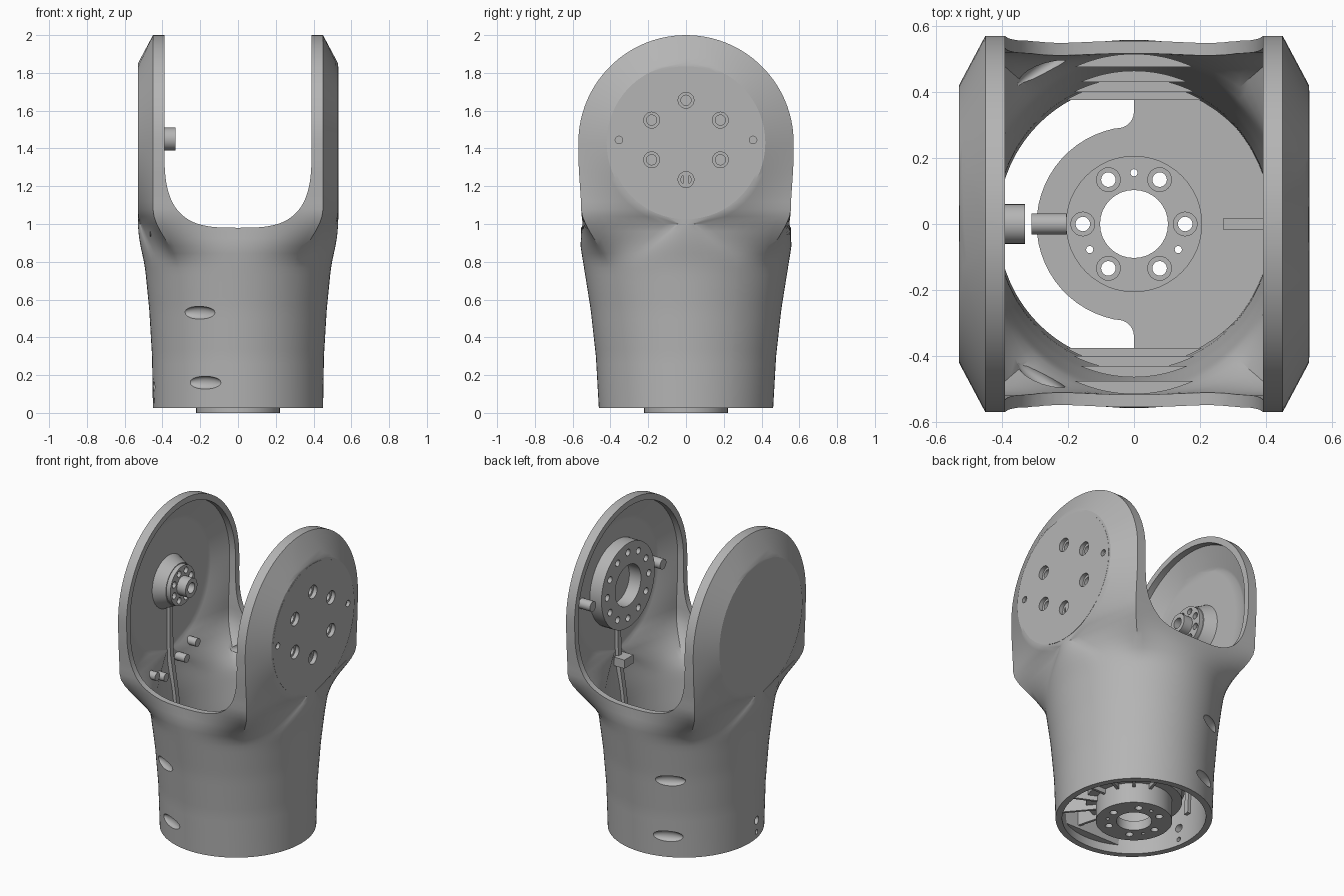
import bpy, bmesh, math
from mathutils import Vector, Matrix

if "Cube" in bpy.data.objects:
    bpy.data.objects.remove(bpy.data.objects["Cube"])

grey = bpy.data.materials.new("plain grey")
grey.use_nodes = True
grey.diffuse_color = (0.46, 0.46, 0.46, 1)
grey.node_tree.nodes["Principled BSDF"].inputs["Base Color"].default_value = (0.46, 0.46, 0.46, 1)

AXIS_Z = 1.43   # height of the pivot axis


def finish(name, bm):
    bmesh.ops.recalc_face_normals(bm, faces=bm.faces)
    me = bpy.data.meshes.new(name)
    bm.to_mesh(me)
    bm.free()
    ob = bpy.data.objects.new(name, me)
    bpy.context.collection.objects.link(ob)
    me.materials.append(grey)
    return ob


def rod(name, a, b, r1, r2=None, n=32):
    a, b = Vector(a), Vector(b)
    d = b - a
    m = Matrix.Translation((a + b) / 2) @ d.to_track_quat('Z', 'Y').to_matrix().to_4x4()
    bm = bmesh.new()
    bmesh.ops.create_cone(bm, cap_ends=True, segments=n, radius1=r1,
                          radius2=r1 if r2 is None else r2, depth=d.length, matrix=m)
    return finish(name, bm)


def box(name, lo, hi):
    lo, hi = Vector(lo), Vector(hi)
    bm = bmesh.new()
    bmesh.ops.create_cube(bm, size=1, matrix=Matrix.Translation((lo + hi) / 2)
                          @ Matrix.Diagonal((*(hi - lo), 1)))
    return finish(name, bm)


def prism(name, points, direction):
    bm = bmesh.new()
    face = bm.faces.new([bm.verts.new(p) for p in points])
    out = bmesh.ops.extrude_face_region(bm, geom=[face])
    verts = [v for v in out["geom"] if isinstance(v, bmesh.types.BMVert)]
    bmesh.ops.translate(bm, verts=verts, vec=direction)
    return finish(name, bm)


def cut(ob, *cutters):
    for c in cutters:
        mod = ob.modifiers.new("cut", 'BOOLEAN')
        mod.operation, mod.solver, mod.object = 'DIFFERENCE', 'EXACT', c
        bpy.context.view_layer.objects.active = ob
        bpy.ops.object.modifier_apply(modifier=mod.name)
        bpy.data.objects.remove(c)


def circle_points(r, count, start=0):
    angles = [math.radians(start) + math.tau * i / count for i in range(count)]
    return [(r * math.cos(a), r * math.sin(a)) for a in angles]


# Body widths at each height
HALF_X = [(0, .45), (.3, .455), (.55, .47), (.75, .49), (.88, .51), (1, .528), (1.1, .53)]
HALF_Y = [(0, .46), (.3, .477), (.55, .505), (.75, .537), (.88, .558),
          (1, .554), (1.12, .556), (1.3, .568), (1.43, .57)]


def lookup(table, z):
    for (z0, v0), (z1, v1) in zip(table, table[1:]):
        if z <= z1:
            return v0 + (v1 - v0) * max(0, (z - z0) / (z1 - z0))
    return table[-1][1]


def section(z, d):
    """One quarter of the outline, from +x to +y, blending an ellipse to a chamfered block."""
    X, Y = lookup(HALF_X, z) - d, lookup(HALF_Y, z) - d
    xb, xo, rb, ro = .45 - d / 2, .53 - d, .57 - d, .42 - d / 2
    dz = z - AXIS_Z
    s = min(1, max(0, (z - .78) / .3))
    s = s * s * (3 - 2 * s)
    flat = math.sqrt(max(0, ro * ro - dz * dz))
    w = math.sqrt(max(0, rb * rb - dz * dz)) if dz > 0 else Y
    xm = xo if dz < ro else xb + (xo - xb) * (rb - dz) / (rb - ro)
    block = [(xm, flat * i / 6) for i in range(6)]
    for i in range(8):
        t = i / 8
        x = xm + (xb - xm) * t
        r = rb + (ro - rb) * (x - xb) / (xo - xb)
        y = math.sqrt(max(0, r * r - dz * dz)) if dz > 0 else flat + (w - flat) * t
        block.append((x, y))
    block += [(xb * (1 - i / 12), w) for i in range(13)]
    angles = [5 * i for i in range(6)] + [30 + 2.5 * i for i in range(8)] + [50 + 40 * i / 12 for i in range(13)]
    return [(X * math.cos(math.radians(a)) * (1 - s) + p * s,
             Y * math.sin(math.radians(a)) * (1 - s) + q * s) for a, (p, q) in zip(angles, block)]


def loft(name, z0, d):
    zs = [z0 + (AXIS_Z - z0) * i / 36 for i in range(36)]
    zs += [AXIS_Z + (.57 - d) * math.sin(math.radians(a)) for a in range(0, 88, 4)]
    zs.append(AXIS_Z + (.57 - d) * .9998)
    bm = bmesh.new()
    rings = []
    for z in zs:
        q = section(z, d)
        half = q + [(-x, y) for x, y in q[-2::-1]]
        full = half + [(x, -y) for x, y in half[-2:0:-1]]
        rings.append([bm.verts.new((x, y, z)) for x, y in full])
    n = len(rings[0])
    for a, b in zip(rings, rings[1:]):
        for i in range(n):
            bm.faces.new((a[i], a[(i + 1) % n], b[(i + 1) % n], b[i]))
    bm.faces.new(rings[0])
    bm.faces.new(rings[-1])
    bmesh.ops.remove_doubles(bm, verts=bm.verts, dist=1e-4)
    return finish(name, bm)


# Hollow forked shell
shell = loft("forked_shell", .025, 0)
cut(shell, loft("cavity", -.05, .038))
curve = [math.copysign(abs(math.cos(a)) ** .62, math.cos(a)) * .39 for a in
         [math.pi * i / 40 for i in range(41)]]
slot = [(x, -1, 1.42 - .44 * max(0, 1 - (abs(x) / .39) ** 3.2) ** (1 / 3.2)) for x in curve]
cut(shell, prism("slot", [(.39, -1, 2.2)] + slot + [(-.39, -1, 2.2)], (0, 2, 0)))

# Slanted screw recesses, front and back
for x, z in ((-.275, .9), (-.205, .53), (-.175, .16)):
    rx, ry = lookup(HALF_X, z), lookup(HALF_Y, z)
    for side in (-1, 1):
        y = side * ry * math.sqrt(1 - (x / rx) ** 2)
        turn = math.atan2(-x * ry * ry, y * rx * rx)
        bm = bmesh.new()
        bmesh.ops.create_uvsphere(bm, u_segments=24, v_segments=12, radius=1,
                                  matrix=Matrix.Translation((x, y, z)) @ Matrix.Rotation(turn, 4, 'Z')
                                  @ Matrix.Diagonal((.095, .027, .034, 1)))
        cut(shell, finish("recess", bm))
for z, r in ((.14, .025), (.065, .014)):
    cut(shell, rod("side_hole", (-.6, -.08, z), (-.3, -.08, z), r, n=16))

# Outer cover disc and the drive ring behind it
cover = rod("cover_disc", (.525, 0, AXIS_Z), (.531, 0, AXIS_Z), .405, n=64)
drive_ring = rod("drive_ring", (.5, 0, 1.445), (.41, 0, 1.445), .27, n=48)
cut(drive_ring, rod("bore", (.6, 0, 1.445), (.3, 0, 1.445), .13))
for y, z in circle_points(.21, 12, 90):
    cut(drive_ring, rod("ring_hole", (.44, y, 1.445 + z), (.4, y, 1.445 + z), .021, n=16))
for y, z in circle_points(.21, 6, 90):
    for part in (shell, cover):
        cut(part, rod("bore", (.505, y, 1.445 + z), (.6, y, 1.445 + z), .042, n=24))
    for part in (shell, drive_ring):
        cut(part, rod("bore", (.46, y, 1.445 + z), (.52, y, 1.445 + z), .027, n=24))
for side in (-1, 1):
    for part in (shell, cover):
        cut(part, rod("bore", (.51, side * .355, 1.445), (.6, side * .355, 1.445), .02, n=16))
    rod("dowel_boss", (.5, side * .355, 1.445), (.41, side * .355, 1.445), .032, n=20)

# Cable ribs following the inner walls, and a clip
wall = [(lookup(HALF_X, z) - .025, z) for z in (.2, .55, .75, .88, 1, 1.1, 1.3)]
for name, side in (("left_cable_rib", 1), ("right_cable_rib", -1)):
    path = [(side * x, -.016, z) for x, z in wall]
    path += [(side * (x - .035), -.016, z) for x, z in reversed(wall)]
    prism(name, path, (0, .032, 0))
box("cable_clip", (.405, -.045, .93), (.48, .045, .985))
box("floor_rib", (.27, -.016, .22), (.43, .016, .26))

# Bearing hub on the opposite arm
rod("hub_base", (-.5, 0, 1.45), (-.42, 0, 1.45), .17, .13, n=40)
hub = rod("bearing_hub", (-.43, 0, 1.45), (-.392, 0, 1.45), .125, n=40)
for y, z in circle_points(.092, 8, 22.5):
    cut(hub, rod("bore", (-.415, y, 1.45 + z), (-.3, y, 1.45 + z), .02, n=16))
pin = rod("hub_pin", (-.41, 0, 1.45), (-.33, 0, 1.45), .06)
cut(pin, rod("bore", (-.38, 0, 1.45), (-.3, 0, 1.45), .033, n=24))
for y, z, x in ((.18, 1.01, -.41), (.07, .95, -.41), (-.25, .96, -.395), (-.16, .92, -.395)):
    rod("standoff", (x - .07, y, z), (x, y, z), .026, n=20)

# Floor plate: wide on one half, narrow on the other, with rounded transitions
arc = [math.radians(a) for a in range(-90, 91, 6)]
fillet = [(-.05 * (1 - math.cos(t)), .34 - .05 * math.sin(t)) for t in
          [math.pi * i / 12 for i in range(6)]]
outline = [(.425 * math.cos(a), .425 * math.sin(a), .2) for a in arc]
outline += [(x, y, .2) for x, y in fillet]
outline += [(-.295 * math.cos(a), .295 * math.sin(a), .2) for a in arc[-3:1:-1]]
outline += [(x, -y, .2) for x, y in reversed(fillet)]
plate = prism("floor_plate", outline, (0, 0, .03))
cut(plate, rod("bore", (0, 0, 0), (0, 0, .5), .207, n=48))
collar = rod("cup_collar", (0, 0, .13), (0, 0, .205), .28, n=48)
cut(collar, rod("bore", (0, 0, 0), (0, 0, .5), .215, n=48))

# Mounting cup with drilled flange
cup = rod("mounting_cup", (0, 0, 0), (0, 0, .23), .222, n=48)
cut(cup, rod("bore", (0, 0, .06), (0, 0, .5), .205, n=48),
    rod("bore", (0, 0, -.1), (0, 0, .5), .103))
for x, y in circle_points(.155, 6):
    cut(cup, rod("bore", (x, y, -.1), (x, y, .2), .022, n=20),
        rod("bore", (x, y, .04), (x, y, .2), .036, n=24))
for x, y in circle_points(.155, 3, 90):
    cut(cup, rod("bore", (x, y, -.1), (x, y, .2), .011, n=12))
rod("locating_pin", (-.31, 0, .25), (-.205, 0, .25), .032, n=20)

# Radial ribs under the floor
for a in range(-75, 76, 25):
    c, s = math.cos(math.radians(a)), math.sin(math.radians(a))
    base = [(r * c - side * s * .008, r * s + side * c * .008, .1)
            for r, side in ((.215, -1), (.425, -1), (.425, 1), (.215, 1))]
    prism("radial_rib", base, (0, 0, .105))

# Flat joining pads inside the front and back walls
for chord, z0, z1 in ((.375, .08, .25), (.4, .3, .42), (.43, .48, .62), (.475, .82, .95)):
    rx, ry = lookup(HALF_X, z0) - .033, lookup(HALF_Y, z0) - .033
    a0 = math.asin(chord / ry)
    sweep = [a0 + (math.pi - 2 * a0) * i / 16 for i in range(17)]
    for side in (-1, 1):
        prism("joining_pad", [(rx * math.cos(a), side * ry * math.sin(a), z0) for a in sweep],
              (0, 0, z1 - z0))

# Smooth shading with crisp edges
bpy.ops.object.select_all(action='DESELECT')
for ob in bpy.context.collection.objects:
    if ob.type == 'MESH' and grey.name in ob.data.materials:
        ob.select_set(True)
        bpy.context.view_layer.objects.active = ob
bpy.ops.object.shade_smooth_by_angle(angle=math.radians(25))
